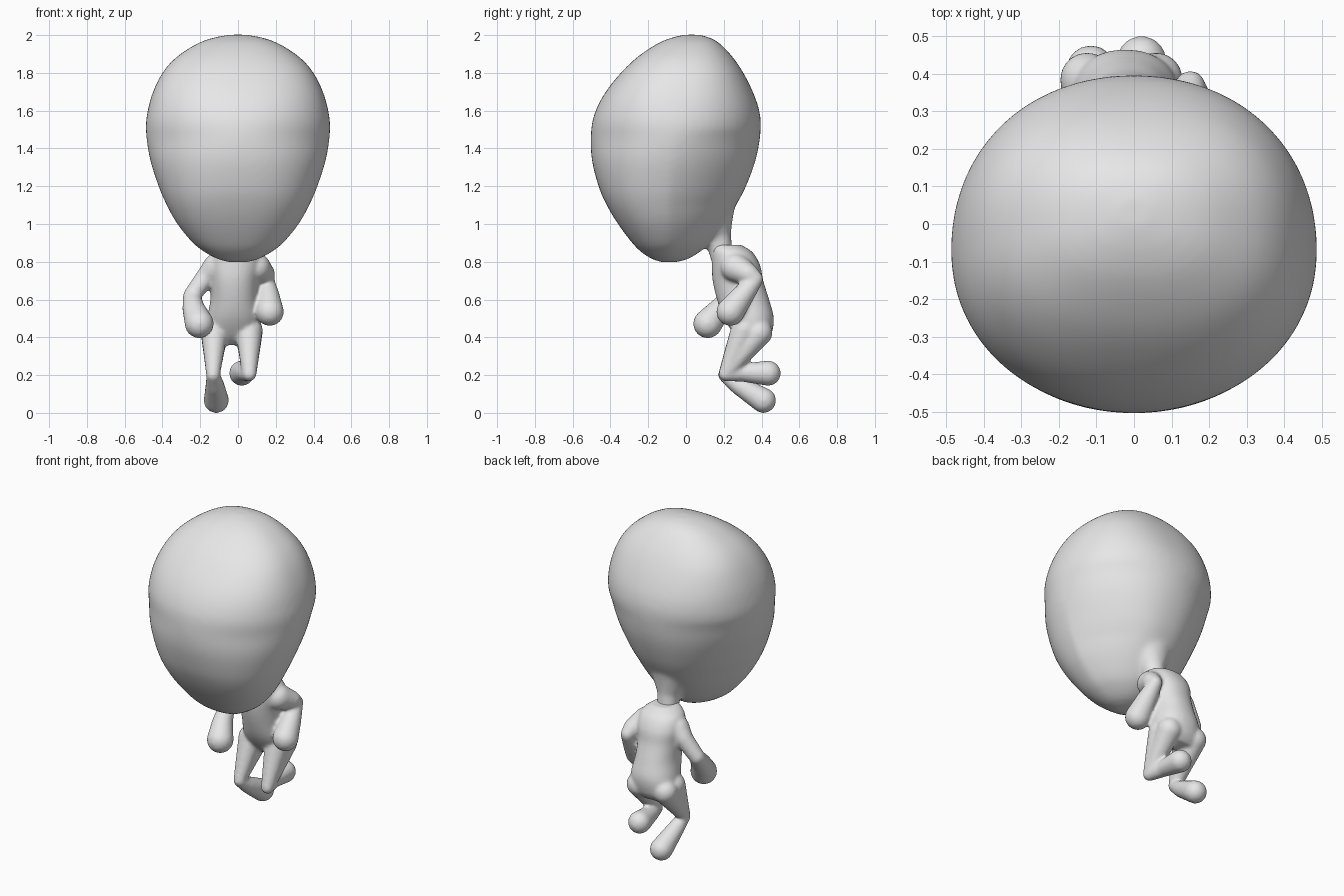
import bpy
import bmesh
from math import cos, sin, tau, copysign
from mathutils import Vector

cube = bpy.data.objects.get("Cube")
if cube:
    bpy.data.objects.remove(cube, do_unlink=True)

grey = bpy.data.materials.new("light grey")
grey.use_nodes = True
colour = (0.8, 0.8, 0.8, 1)
grey.diffuse_color = colour
grey.node_tree.nodes["Principled BSDF"].inputs["Base Color"].default_value = colour


def refine(rows, steps=4):
    """Insert rows along a smooth curve through the given ones."""
    dense = []
    for i in range(len(rows) - 1):
        p, a, b, n = rows[max(i - 1, 0)], rows[i], rows[i + 1], rows[min(i + 2, len(rows) - 1)]
        for k in range(steps):
            t = k / steps
            dense.append([q + 0.5 * t * (r - o + t * (2 * o - 5 * q + 4 * r - s + t * (3 * (q - r) + s - o)))
                          for o, q, r, s in zip(p, a, b, n)])
    return dense + [list(rows[-1])]


def rounded(value, power):
    return copysign(abs(value) ** (2 / power), value)


def loft(bm, rings, sides=64):
    """Skin a stack of rings: (z, x, y centre, x radius, front radius, back radius, back taper, squareness)."""
    loops = []
    for z, x, y, rx, front, back, taper, power in rings:
        loop = []
        for i in range(sides):
            c, s = rounded(cos(tau * i / sides), power), rounded(sin(tau * i / sides), power)
            narrow = 1 - taper * max(s, 0)
            loop.append(bm.verts.new((x + rx * c * narrow, y + (back if s > 0 else front) * s, z)))
        loops.append(loop)
    for a, b in zip(loops, loops[1:]):
        for i in range(sides):
            j = (i + 1) % sides
            bm.faces.new((a[i], a[j], b[j], b[i]))
    bm.faces.new(loops[0][::-1])
    bm.faces.new(loops[-1])


def limb(bm, joints):
    """Tapered round-ended segments through joints: (x, y, z, radius)."""
    for a, b in zip(joints, joints[1:]):
        part = bmesh.new()
        for x, y, z, r in (a, b):
            ball = bmesh.ops.create_icosphere(part, subdivisions=3, radius=r)
            bmesh.ops.translate(part, verts=ball["verts"], vec=Vector((x, y, z)))
        points = [v.co.copy() for v in part.verts]
        part.free()
        hull = [bm.verts.new(p) for p in points]
        bmesh.ops.convex_hull(bm, input=hull)
        # drop the points left inside the hull
        loose = [v for v in hull if v.is_valid and not v.link_faces]
        bmesh.ops.delete(bm, geom=loose, context="VERTS")


def finish(bm, name, voxel, steps):
    """Fuse the overlapping volumes into one smooth skin."""
    bmesh.ops.recalc_face_normals(bm, faces=bm.faces[:])
    mesh = bpy.data.meshes.new(name)
    bm.to_mesh(mesh)
    bm.free()
    mesh.materials.append(grey)
    obj = bpy.data.objects.new(name, mesh)
    bpy.context.collection.objects.link(obj)
    fuse = obj.modifiers.new("fuse", "REMESH")
    fuse.mode = "VOXEL"
    fuse.voxel_size = voxel
    fuse.use_smooth_shade = True
    soften = obj.modifiers.new("soften", "SMOOTH")
    soften.factor = 0.5
    soften.iterations = steps
    mesh.shade_smooth()


# Head: boxy egg leaning forward, narrowing at the back towards the neck
head_rows = [  # z, front y, back y, half width
    (0.798, -0.13, -0.05, 0.05), (0.815, -0.18, 0.01, 0.11), (0.85, -0.235, 0.07, 0.175),
    (0.9, -0.285, 0.125, 0.24), (1.0, -0.36, 0.2, 0.322), (1.1, -0.42, 0.265, 0.378),
    (1.2, -0.463, 0.318, 0.421), (1.35, -0.5, 0.372, 0.468), (1.5, -0.502, 0.396, 0.488),
    (1.6, -0.478, 0.388, 0.478), (1.7, -0.425, 0.354, 0.45), (1.8, -0.345, 0.304, 0.4),
    (1.88, -0.262, 0.25, 0.33), (1.95, -0.16, 0.185, 0.225), (1.985, -0.08, 0.13, 0.135),
    (2.002, -0.01, 0.07, 0.045),
]
bm = bmesh.new()
rings = []
for z, y0, y1, rx in refine(head_rows):
    mid = y0 + (y1 - y0) * 0.48
    taper = 0.33 * min(1, max(0, (1.5 - z) / 0.4))
    power = 2 + 0.4 * min(1, abs(z - 1.45) / 0.35)
    rings.append((z, 0, mid, rx, mid - y0, y1 - mid, taper, power))
loft(bm, rings)
# Neck flaring up into the back of the head
limb(bm, [(0, 0.09, 1.16, 0.18), (0, 0.135, 1.04, 0.115), (0, 0.17, 0.95, 0.068), (-0.005, 0.19, 0.82, 0.062)])
finish(bm, "head", 0.014, 12)

# Torso: sloping shoulders, slim waist, hips pushed back
bm = bmesh.new()
torso_rows = [  # z, centre x, centre y, half width, half depth
    (0.36, -0.03, 0.365, 0.1, 0.05), (0.41, -0.03, 0.355, 0.14, 0.095), (0.5, -0.022, 0.333, 0.142, 0.132),
    (0.6, -0.02, 0.302, 0.126, 0.138), (0.7, -0.02, 0.275, 0.128, 0.134), (0.78, -0.015, 0.265, 0.14, 0.128),
    (0.85, -0.01, 0.245, 0.125, 0.108), (0.89, -0.005, 0.215, 0.07, 0.075),
]
loft(bm, [(z, x, y, rx, ry, ry, 0, 2.2) for z, x, y, rx, ry in refine(torso_rows)], 40)

# Arms: thin at the elbow, swelling into rounded fists
limb(bm, [(-0.115, 0.25, 0.775, 0.07), (-0.165, 0.26, 0.725, 0.054), (-0.245, 0.24, 0.62, 0.046),
          (-0.235, 0.18, 0.55, 0.06), (-0.205, 0.115, 0.472, 0.077)])
limb(bm, [(0.095, 0.26, 0.77, 0.078), (0.14, 0.33, 0.735, 0.056), (0.15, 0.37, 0.708, 0.04),
          (0.16, 0.3, 0.62, 0.06), (0.168, 0.235, 0.535, 0.075)])

# Legs: deep hips tapering to pointed knees, shins folded back to blunt feet
for hip_x, knee, shin, foot in (
    (-0.125, (-0.132, 0.205, 0.2, 0.036), (-0.122, 0.28, 0.145, 0.05), (-0.115, 0.41, 0.066, 0.067)),
    (0.058, (0.06, 0.21, 0.205, 0.038), (0.035, 0.3, 0.213, 0.048), (0.02, 0.435, 0.21, 0.067)),
):
    for hip_y, hip_z in ((0.31, 0.44), (0.385, 0.425)):
        limb(bm, [(hip_x, hip_y, hip_z, 0.073), knee])
    limb(bm, [knee, shin, foot])
finish(bm, "body", 0.01, 7)
